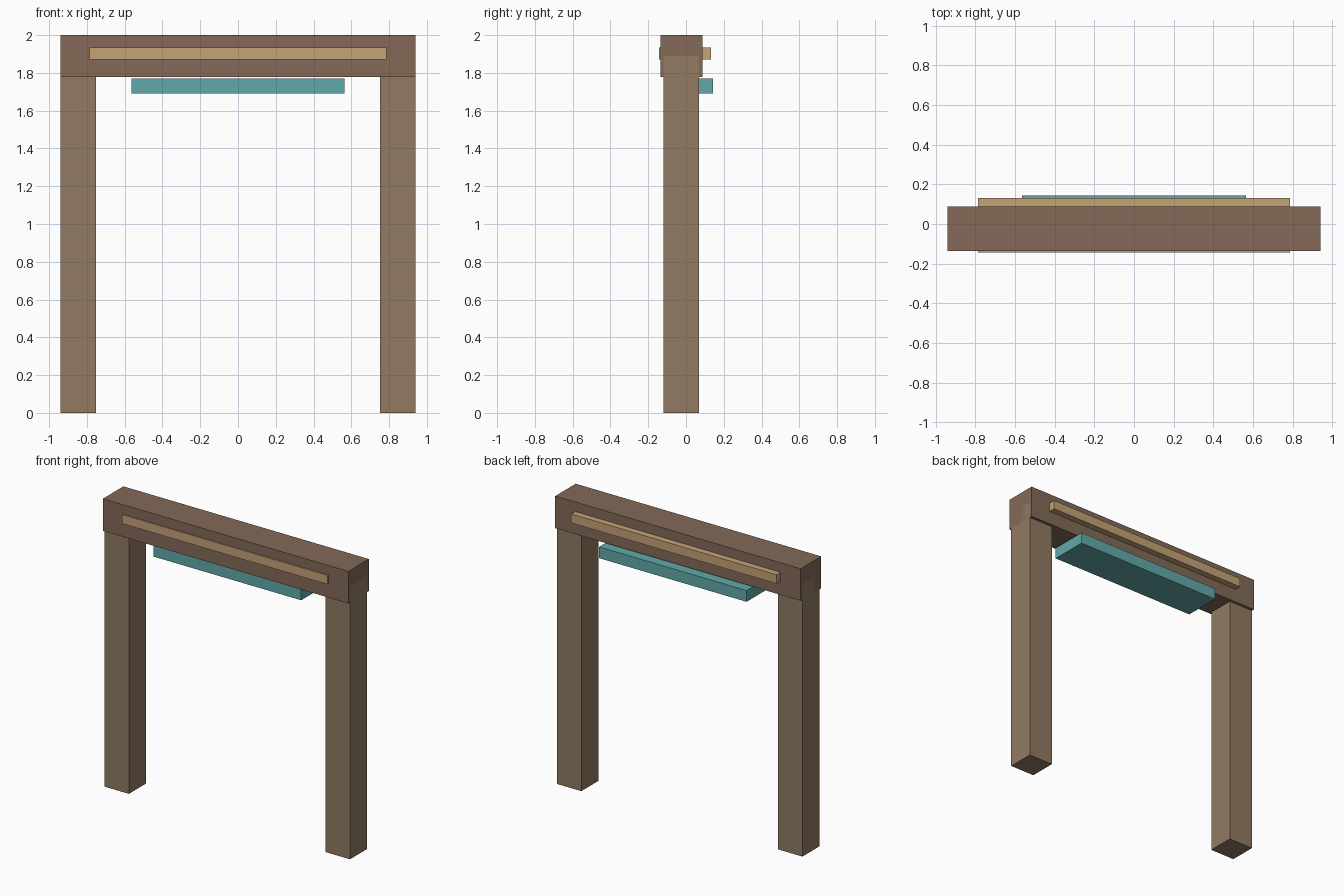
import bpy

if "Cube" in bpy.data.objects:
    bpy.data.objects.remove(bpy.data.objects["Cube"])


def material(name, rgb):
    mat = bpy.data.materials.new(name)
    mat.diffuse_color = (*rgb, 1.0)
    mat.use_nodes = True
    mat.node_tree.nodes["Principled BSDF"].inputs["Base Color"].default_value = mat.diffuse_color
    return mat


def box(name, x, y, z, mat):
    """Box spanning the given (min, max) ranges."""
    spans = (x, y, z)
    bpy.ops.mesh.primitive_cube_add(size=1, location=[(a + b) / 2 for a, b in spans])
    obj = bpy.context.object
    obj.name = name
    obj.scale = [b - a for a, b in spans]
    bpy.ops.object.transform_apply(location=False, rotation=False, scale=True)
    obj.data.materials.append(mat)
    return obj


post_wood = material("post_wood", (0.283, 0.195, 0.122))
beam_wood = material("beam_wood", (0.227, 0.144, 0.098))
trim_wood = material("trim_wood", (0.558, 0.366, 0.184))
teal = material("teal_paint", (0.122, 0.397, 0.397))

# Two posts, their tops set into the beam
for name, x in (("left_post", (-0.94, -0.753)), ("right_post", (0.753, 0.94))):
    box(name, x, (-0.118, 0.069), (0, 1.89), post_wood)

# Crossbeam
box("crossbeam", (-0.94, 0.94), (-0.136, 0.088), (1.778, 2.0), beam_wood)

# Light trim bar passing through the beam, proud at front and back
box("trim_bar", (-0.787, 0.787), (-0.144, 0.132), (1.872, 1.934), trim_wood)

# Teal board under the beam
box("hanging_board", (-0.565, 0.565), (-0.116, 0.144), (1.692, 1.77), teal)
